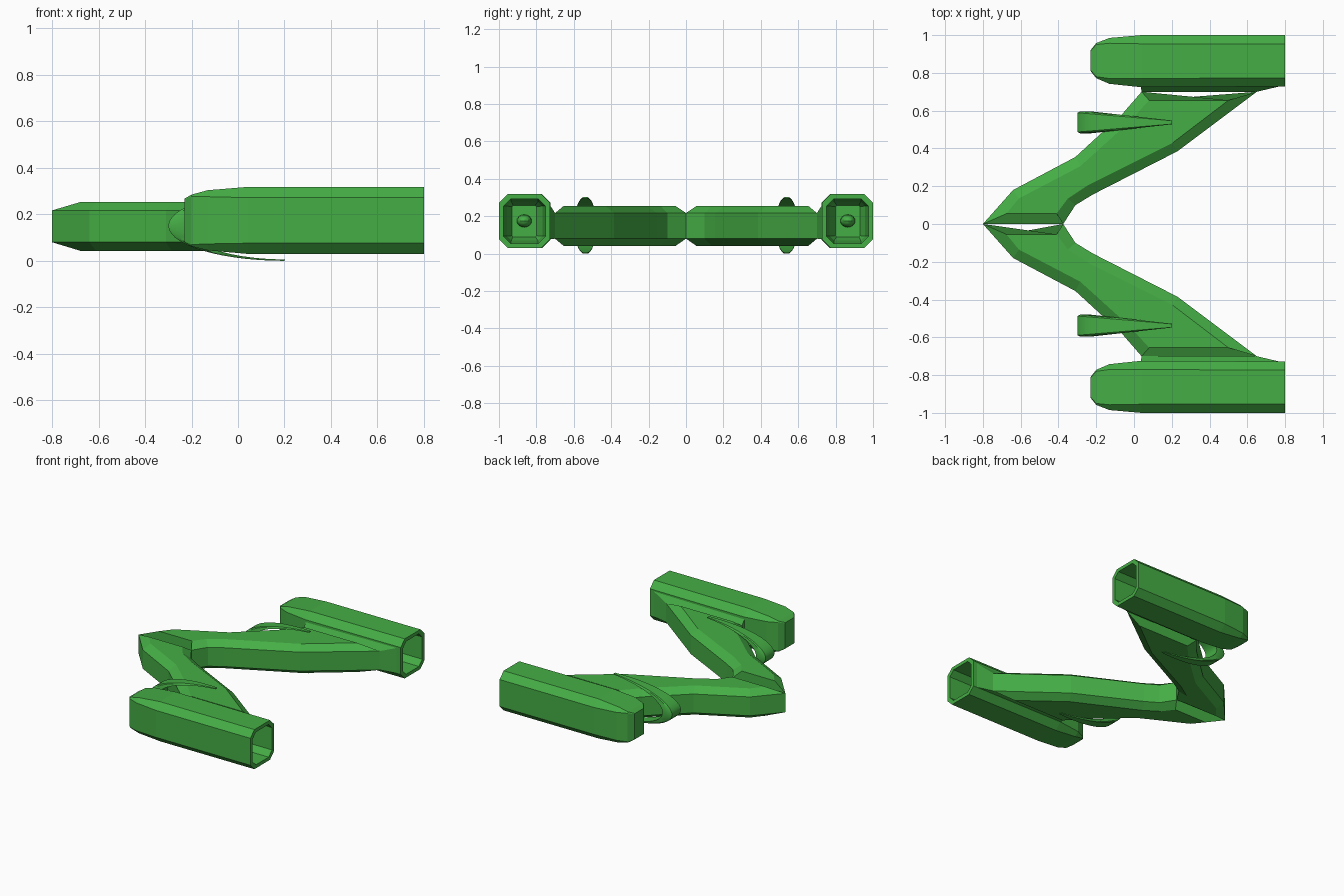
import bpy, bmesh, math

if "Cube" in bpy.data.objects:
    bpy.data.objects.remove(bpy.data.objects["Cube"])

green = bpy.data.materials.new("green")
green.diffuse_color = (0.06, 0.42, 0.06, 1)
green.use_nodes = True
green.node_tree.nodes["Principled BSDF"].inputs["Base Color"].default_value = green.diffuse_color


def loft(name, rings, smooth=False):
    """Skin consecutive rings, cap both ends, mirror across y = 0."""
    bm = bmesh.new()
    loops = [[bm.verts.new(p) for p in r] for r in rings]
    n = len(rings[0])
    for a, b in zip(loops, loops[1:]):
        for i in range(n):
            j = (i + 1) % n
            bm.faces.new((a[i], a[j], b[j], b[i]))
    return finish(name, bm, [loops[0], loops[-1]], smooth)


def finish(name, bm, caps, smooth):
    for c in caps:
        if c:
            bm.faces.new(c)
    bmesh.ops.recalc_face_normals(bm, faces=bm.faces)
    me = bpy.data.meshes.new(name)
    bm.to_mesh(me)
    bm.free()
    ob = bpy.data.objects.new(name, me)
    bpy.context.collection.objects.link(ob)
    me.materials.append(green)
    m = ob.modifiers.new("mirror", 'MIRROR')
    m.use_axis = (False, True, False)
    m.use_clip = False
    m.use_mirror_merge = False
    if smooth:
        bpy.ops.object.select_all(action='DESELECT')
        bpy.context.view_layer.objects.active = ob
        ob.select_set(True)
        bpy.ops.object.shade_smooth_by_angle(angle=math.radians(30))
    return ob


def octagon(x, y0, y1, z0, z1, c):
    return [(x, y0 + c, z0), (x, y1 - c, z0), (x, y1, z0 + c), (x, y1, z1 - c),
            (x, y1 - c, z1), (x, y0 + c, z1), (x, y0, z1 - c), (x, y0, z0 + c)]


# Chevron beam: front edge, rear edge, and inset flat corners per station
stations = [
    ((-.80, 0), (-.375, 0), (-.675, .055), (-.41, .055)),
    ((-.64, .18), (-.31, .10), (-.61, .135), (-.35, .135)),
    ((-.31, .355), (-.22, .155), (-.285, .305), (-.245, .205)),
    ((-.06, .585), (.23, .385), (-.025, .54), (.205, .43)),
    ((.04, .70), (.65, .70), (.08, .655), (.50, .655)),
]
lo, hi, bot, top = .08, .217, .042, .254
loft("chevron_beam", [[(*f, lo), (*fi, bot), (*ri, bot), (*r, lo),
                       (*r, hi), (*ri, top), (*fi, top), (*f, hi)]
                      for f, r, fi, ri in stations])

# Hollow side pods: outer shell front to back, then the inner wall back in
loft("side_pod", [
    octagon(-.23, .81, .92, .08, .268, .004),
    octagon(-.20, .772, .958, .062, .285, .008),
    octagon(-.13, .742, .985, .045, .304, .028),
    octagon(.04, .724, 1.0, .03, .318, .046),
    octagon(.80, .728, 1.0, .03, .318, .046),
    octagon(.80, .752, .975, .055, .293, .038),
    octagon(.04, .752, .975, .055, .293, .038),
    octagon(-.12, .768, .958, .07, .278, .024),
    octagon(-.18, .80, .93, .09, .258, .006),
])

# Flange joining the beam tip to the pod
loft("pod_flange", [
    [(a, y, z0), (b, y, z0), (b, y, z1), (a, y, z1)]
    for a, b, y, z0, z1 in ((.04, .65, .70, lo, hi), (.035, .798, .735, .076, .272))
])

# Small rounded core deep inside each pod
bm = bmesh.new()
bmesh.ops.create_uvsphere(bm, u_segments=12, v_segments=8, radius=1)
for v in bm.verts:
    v.co = (-.17 + .06 * v.co.x, .865 + .04 * v.co.y, .175 + .034 * v.co.z)
finish("pod_core", bm, [], True)

# Crescent blades wrapped around the beam's front edge
rings = []
for i in range(29):
    t = math.radians(-90 + 180 * i / 28)
    c, s = math.cos(t), math.sin(t)
    w = .010 + .048 * c
    xo, zo = .20 - .50 * c, .151 + .151 * s
    xi, zi = .202 - .43 * c, .151 + .145 * s
    k = .88
    rings.append([(xo, .538 - w * k, zo), (xo, .538 + w * k, zo),
                  (xo + .015 * c, .538 + w, .151 + (zo - .151) * .98),
                  (xi, .538 + w, zi), (xi, .538 - w, zi),
                  (xo + .015 * c, .538 - w, .151 + (zo - .151) * .98)])
loft("crescent_blade", rings, True)
